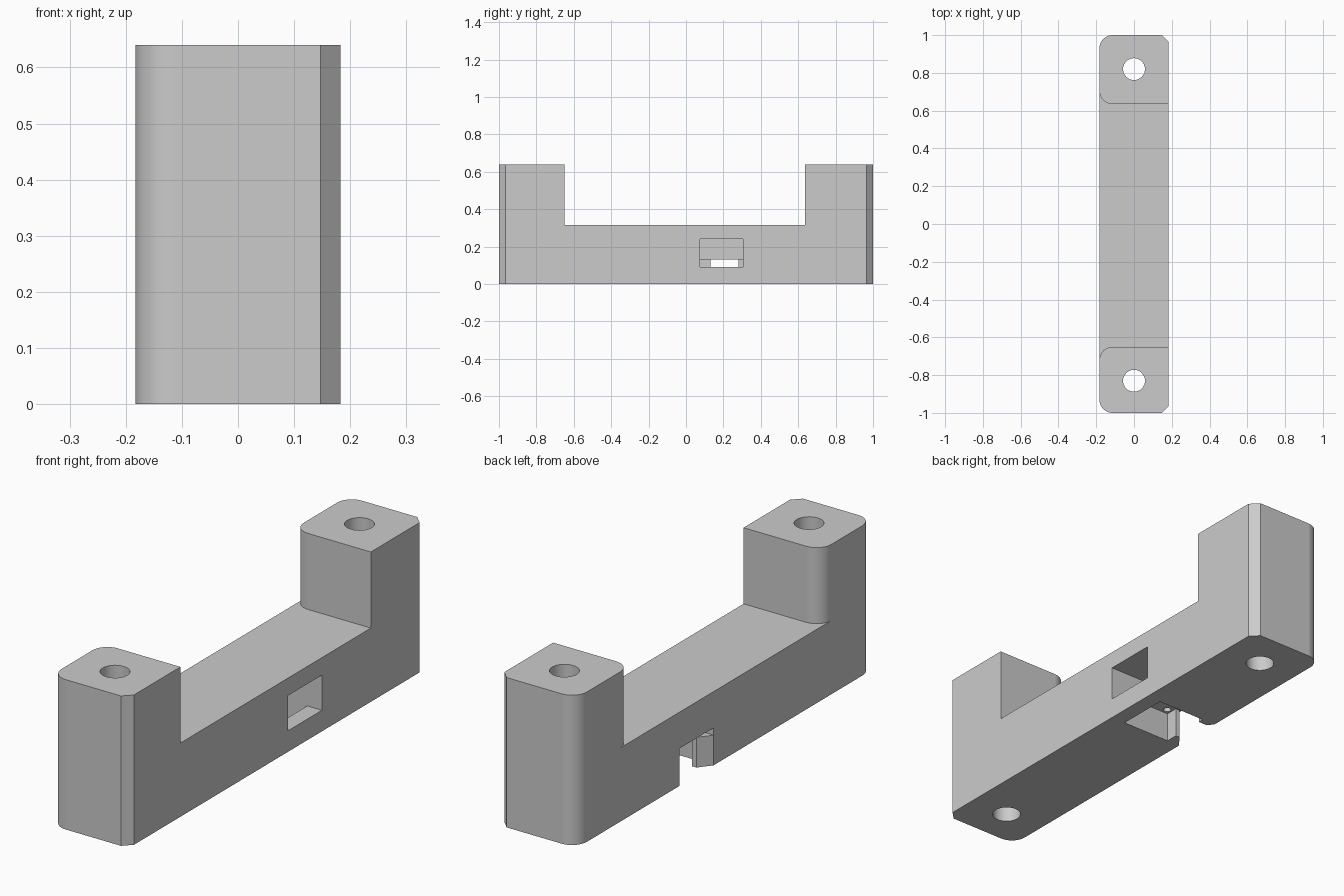
import bpy
import bmesh
import math
from mathutils import Vector

cube = bpy.data.objects.get("Cube")
if cube:
    bpy.data.objects.remove(cube, do_unlink=True)

W, H, SADDLE = 0.183, 0.64, 0.315      # half width, full height, saddle height
R, CH = 0.07, 0.036                    # fillet radius, chamfer size
FRONT, BACK = -0.65, 0.635             # inner faces of the two towers
Y0, Y1 = 0.075, 0.305                  # sides of the window and the clip pocket

grey = bpy.data.materials.new("plain_grey")
grey.use_nodes = True
grey.diffuse_color = (0.6, 0.6, 0.6, 1)
grey.node_tree.nodes["Principled BSDF"].inputs["Base Color"].default_value = (0.6, 0.6, 0.6, 1)


def arc(cx, cy, r, start, end, steps=10):
    angles = [math.radians(start + (end - start) * i / steps) for i in range(steps + 1)]
    return [(cx + r * math.cos(a), cy + r * math.sin(a)) for a in angles]


def prism(name, outline, low, high, axis="z"):
    """Extrude an outline along z, or an x-z outline along y."""
    place = (lambda p, h: (p[0], p[1], h)) if axis == "z" else (lambda p, h: (p[0], h, p[1]))
    bm = bmesh.new()
    face = bm.faces.new([bm.verts.new(place(p, low)) for p in outline])
    grown = bmesh.ops.extrude_face_region(bm, geom=[face])["geom"]
    shift = Vector(place((0, 0), high - low))
    bmesh.ops.translate(bm, vec=shift, verts=[v for v in grown if isinstance(v, bmesh.types.BMVert)])
    bmesh.ops.recalc_face_normals(bm, faces=bm.faces)
    mesh = bpy.data.meshes.new(name)
    bm.to_mesh(mesh)
    bm.free()
    mesh.materials.append(grey)
    obj = bpy.data.objects.new(name, mesh)
    bpy.context.collection.objects.link(obj)
    return obj


def cut(target, cutter):
    cutter.hide_render = True
    mod = target.modifiers.new("cut", "BOOLEAN")
    mod.operation, mod.solver, mod.object = "DIFFERENCE", "EXACT", cutter
    bpy.context.view_layer.objects.active = target
    bpy.ops.object.modifier_apply(modifier=mod.name)
    bpy.data.objects.remove(cutter, do_unlink=True)


def rect(x0, x1, y0, y1):
    return [(x0, y0), (x1, y0), (x1, y1), (x0, y1)]


# Full block: chamfers on one long side, fillets on the other
outline = [(W - CH, -1), (W, -1 + CH), (W, 1 - CH), (W - CH, 1)]
outline += arc(-W + R, 1 - R, R, 90, 180) + arc(-W + R, -1 + R, R, 180, 270)
bracket = prism("bracket_body", outline, 0, H)

# Saddle between the towers, leaving rounded tower corners
saddle = [(0.3, FRONT)] + arc(-W + R, FRONT - R, R, 90, 180) + [(-0.3, FRONT - R)]
saddle += [(-0.3, BACK + R)] + arc(-W + R, BACK + R, R, 180, 270) + [(0.3, BACK)]
cut(bracket, prism("saddle_cutter", saddle, SADDLE, 0.9))

# Screw holes through both towers
for y in (-0.83, 0.82):
    cut(bracket, prism("screw_hole_cutter", arc(0, y, 0.058, 0, 348.75, 31), -0.1, 0.9))

# Side window
cut(bracket, prism("window_cutter", rect(-0.03, 0.3, Y0, Y1), 0.09, 0.24))

# Pocket open below, with two snap lips at its mouth
pocket = [(0.114, Y0), (0.114, Y1), (-0.12, Y1), (-0.12, 0.28), (-0.16, 0.28), (-W, Y1),
          (-0.3, Y1), (-0.3, Y0), (-W, Y0), (-0.14, 0.13), (-0.12, 0.13), (-0.12, Y0)]
cut(bracket, prism("pocket_cutter", pocket, -0.1, 0.13))

# Sloped lead-in over the pocket mouth
lead_in = [(-0.14, 0.129), (-W, 0.16), (-0.3, 0.16), (-0.3, 0.129)]
cut(bracket, prism("lead_in_cutter", lead_in, Y0, Y1, "y"))

# Small blind hole in the pocket ceiling
cut(bracket, prism("pin_hole_cutter", arc(-0.097, 0.1, 0.016, 0, 337.5, 15), 0.1, 0.18))

# Smooth fillets and holes, flat faces kept flat
bpy.ops.object.select_all(action="DESELECT")
bracket.select_set(True)
bpy.context.view_layer.objects.active = bracket
bpy.ops.object.shade_smooth_by_angle(angle=math.radians(30))
weighted = bracket.modifiers.new("weighted_normals", "WEIGHTED_NORMAL")
weighted.keep_sharp = True
